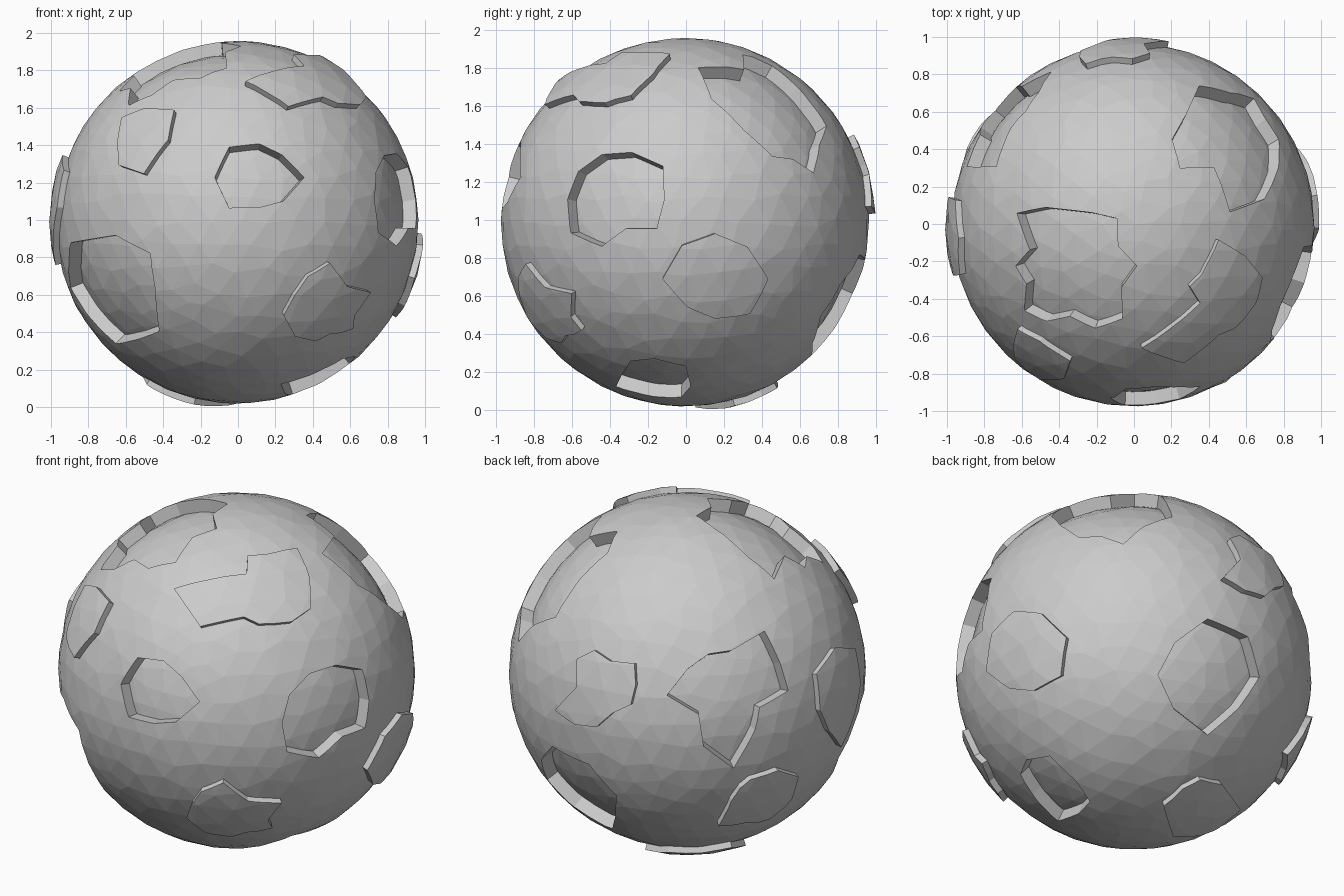
import bpy, bmesh, math, random
from mathutils import Vector

if "Cube" in bpy.data.objects:
    bpy.data.objects.remove(bpy.data.objects["Cube"], do_unlink=True)

CENTRE = Vector((-0.005, -0.005, 0.988))
GROUND, PLATE, FLOOR = 0.97, 1.005, 0.898   # radii of the three levels

stone = bpy.data.materials.new("stone grey")
stone.use_nodes = True
grey = (0.6, 0.6, 0.6, 1)
stone.diffuse_color = grey
stone.node_tree.nodes["Principled BSDF"].inputs["Base Color"].default_value = grey


def make_object(name, bm):
    bmesh.ops.recalc_face_normals(bm, faces=bm.faces)
    mesh = bpy.data.meshes.new(name)
    bm.to_mesh(mesh)
    bm.free()
    mesh.materials.append(stone)
    ob = bpy.data.objects.new(name, mesh)
    ob.location = CENTRE
    bpy.context.collection.objects.link(ob)
    return ob


def rough_sphere(name, radius):
    """Faceted ball with slightly shuffled vertices."""
    random.seed(4)
    bm = bmesh.new()
    bmesh.ops.create_icosphere(bm, subdivisions=4, radius=1)
    for v in bm.verts:
        shift = Vector([random.uniform(-0.03, 0.03) for _ in range(3)])
        v.co = (v.co + shift).normalized() * radius
    return make_object(name, bm)


def radial_wedge(name, side, middle, reaches, radius):
    """Wedge pointing at the ball's centre. Its ragged outline, drawn facing the
    given side, has corners at even angles around the middle, in hundredths."""
    turn, tilt = (math.radians(a) for a in side)
    flat = Vector((math.sin(turn), -math.cos(turn), 0))
    right = Vector((math.cos(turn), math.sin(turn), 0))
    zed = Vector((0, 0, 1))
    toward = flat * math.cos(tilt) + zed * math.sin(tilt)
    up = zed * math.cos(tilt) - flat * math.sin(tilt)
    bm = bmesh.new()
    low, high = [], []
    for i, reach in enumerate(reaches):
        angle = math.tau * i / len(reaches)
        a = (middle[0] + reach * math.cos(angle)) / 100
        b = (middle[1] + reach * math.sin(angle)) / 100
        depth = math.sqrt(max(0, radius ** 2 - a * a - b * b))
        ray = (right * a + up * b + toward * depth).normalized()
        low.append(bm.verts.new(ray * 0.8))
        high.append(bm.verts.new(ray * 1.25))
    caps = [bm.faces.new(low), bm.faces.new(high)]
    for i in range(len(low)):
        bm.faces.new((low[i - 1], low[i], high[i], high[i - 1]))
    bmesh.ops.triangulate(bm, faces=caps)
    return make_object(name, bm)


def apply_boolean(ob, other, operation):
    mod = ob.modifiers.new("cut", "BOOLEAN")
    mod.operation, mod.object, mod.solver = operation, other, "EXACT"
    graph = bpy.context.evaluated_depsgraph_get()
    result = bpy.data.meshes.new_from_object(ob.evaluated_get(graph))
    ob.modifiers.clear()
    ob.data = result


# Directions the outlines face: turn around z, then tilt upward
FRONT, LEFT, RIGHT, TOP, UNDER = (0, 0), (90, 0), (270, 0), (0, 90), (0, -90)
REAR_HIGH, REAR_LOW = (220, 25), (140, -27)

# Ground shell with crater openings, over a smaller ball that forms the floors
shell = rough_sphere("ground_shell", GROUND)
rough_sphere("crater_floors", FLOOR)


def crater(side, middle, reaches):
    cutter = radial_wedge("crater_cutter", side, middle, reaches, GROUND)
    apply_boolean(shell, cutter, "DIFFERENCE")
    bpy.data.objects.remove(cutter, do_unlink=True)


crater(FRONT, (12, 24), [24, 17, 18, 23, 24, 23, 16, 18])
crater(FRONT, (-65, -35), [21, 26, 28, 34, 24, 21, 30, 33])
crater(LEFT, (-36, 12), [25, 30, 26, 25, 25, 26, 30, 26, 16, 26])
crater(UNDER, (44, 16), [19, 18, 17, 29, 18, 20, 19, 23])
crater(TOP, (52, 46), [26, 22, 25, 25, 33, 27, 31, 31, 17, 39, 37, 30])
crater(TOP, (-34, -22), [36, 28, 36, 31, 30, 34, 40, 23, 29, 25, 34, 32, 27, 36, 40, 30])
crater(REAR_HIGH, (17, -13), [31, 31, 38, 23, 25, 28, 36, 22, 33, 41, 24, 17])
crater(REAR_LOW, (40, -7), [28, 31, 31, 25, 27, 26, 32, 24])

# Raised plates trimmed to a slightly larger ball
outer = rough_sphere("outer_trim", PLATE)


def plate(name, side, middle, reaches):
    wedge = radial_wedge(name, side, middle, reaches, PLATE)
    apply_boolean(wedge, outer, "INTERSECT")


plate("front_plate", FRONT, (-50, 44), [13, 23, 17, 17, 14, 19, 18, 10])
plate("low_front_plate", FRONT, (50, -50), [13, 25, 18, 28, 24, 22, 25, 22, 16, 10, 11, 14])
plate("left_plate", LEFT, (16, -30), [28, 24, 24, 25, 28, 21, 21, 26])
plate("high_plate", TOP, (46, -42), [20, 27, 29, 34, 18, 18, 10, 48, 37, 17, 16, 16])
plate("rear_plate", REAR_HIGH, (-57, -7), [21, 24, 16, 20, 18, 11, 10, 24, 23, 22, 17, 21])
plate("right_plate", RIGHT, (7, 8), [20, 28, 28, 29, 22, 21, 31, 18])
plate("low_right_plate", REAR_HIGH, (33, -72), [18, 24, 18, 13, 13, 14, 17, 27, 14, 12, 12, 13])
plate("under_plate", REAR_LOW, (36, -77), [22, 17, 14, 13, 20, 21, 14, 14])
bpy.data.objects.remove(outer, do_unlink=True)
